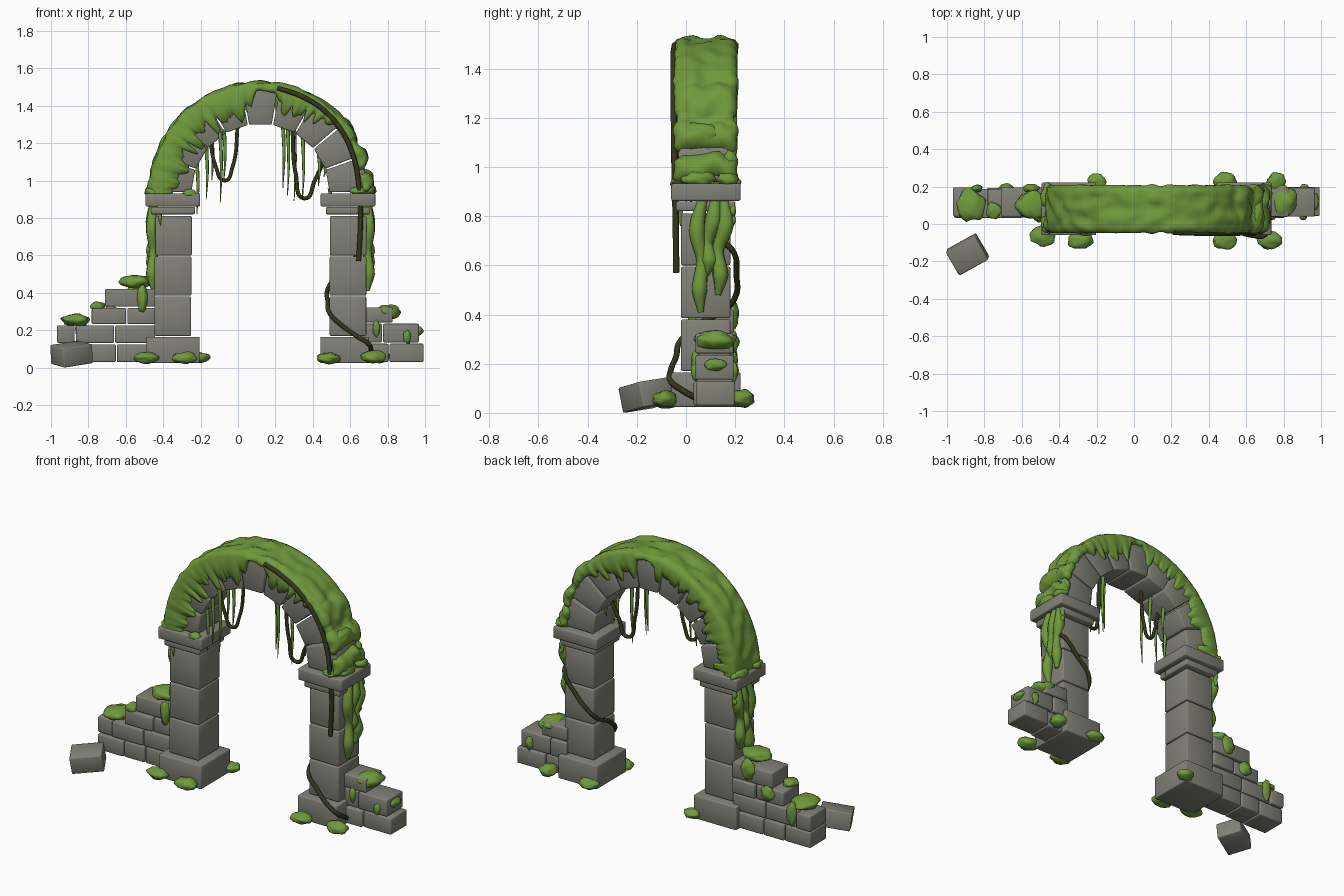
import bpy, bmesh, math, random
from mathutils import Vector, Matrix, Euler, noise

if "Cube" in bpy.data.objects:
    bpy.data.objects.remove(bpy.data.objects["Cube"])

random.seed(11)
CX, SPRING, R_IN, R_OUT = 0.12, 0.93, 0.37, 0.57   # arch centre, spring line, radii
YF, YB = -0.03, 0.19                               # arch front and back


def material(name, rgb):
    m = bpy.data.materials.new(name)
    m.diffuse_color = (*rgb, 1)
    m.use_nodes = True
    m.node_tree.nodes["Principled BSDF"].inputs["Base Color"].default_value = m.diffuse_color
    return m


STONE = material("grey stone", (0.22, 0.22, 0.185))
MOSS = material("green moss", (0.16, 0.32, 0.045))
VINE = material("dark vine", (0.036, 0.038, 0.012))


def finish(name, bm, mat, smooth=False, bevel=0.0):
    bmesh.ops.recalc_face_normals(bm, faces=bm.faces)
    me = bpy.data.meshes.new(name)
    bm.to_mesh(me)
    bm.free()
    me.materials.append(mat)
    for p in me.polygons:
        p.use_smooth = smooth
    ob = bpy.data.objects.new(name, me)
    bpy.context.collection.objects.link(ob)
    if bevel:
        mod = ob.modifiers.new("worn edges", 'BEVEL')
        mod.width, mod.segments = bevel, 2
    return ob


def block(name, x0, x1, y0, y1, z0, z1, rot=(0, 0, 0)):
    bm = bmesh.new()
    m = (Matrix.Translation(((x0 + x1) / 2, (y0 + y1) / 2, (z0 + z1) / 2))
         @ Euler(rot).to_matrix().to_4x4()
         @ Matrix.Diagonal((x1 - x0, y1 - y0, z1 - z0, 1)))
    bmesh.ops.create_cube(bm, size=1, matrix=m)
    return finish(name, bm, STONE, smooth=True, bevel=0.007)


def clumps(name, items):
    """Lumpy flattened moss cushions: (x, y, z, rx, ry, rz)."""
    bm = bmesh.new()
    for x, y, z, rx, ry, rz in items:
        vs = bmesh.ops.create_icosphere(bm, subdivisions=3, radius=1)["verts"]
        for v in vs:
            k = 1 + 0.25 * noise.noise(v.co * 1.6 + Vector((x, y, z)) * 20)
            v.co = Vector((x + v.co.x * rx * k, y + v.co.y * ry * k, z + v.co.z * rz * k))
    return finish(name, bm, MOSS, smooth=True)


def strand(name, pts, radii, mat):
    """Tube through points with a radius at each point."""
    cu = bpy.data.curves.new(name, 'CURVE')
    cu.dimensions = '3D'
    cu.bevel_depth, cu.bevel_resolution, cu.resolution_u = 1.0, 2, 8
    cu.use_fill_caps = True
    sp = cu.splines.new('BEZIER')
    sp.bezier_points.add(len(pts) - 1)
    for i, (bp, p) in enumerate(zip(sp.bezier_points, pts)):
        bp.co = p
        bp.radius = radii[i] if isinstance(radii, (list, tuple)) else radii
        bp.handle_left_type = bp.handle_right_type = 'AUTO'
    cu.materials.append(mat)
    ob = bpy.data.objects.new(name, cu)
    bpy.context.collection.objects.link(ob)
    return ob


# Pillars: base, three shaft blocks, two-step capital
for side, c, b0, b1 in (("left", -0.348, -0.49, -0.205), ("right", 0.588, 0.44, 0.70)):
    block(side + "_base", b0, b1, -0.06, 0.222, 0.024, 0.165)
    for i in range(3):
        z = 0.17 + i * 0.215
        j = random.uniform(-0.004, 0.004)
        block(f"{side}_shaft_{i}", c - 0.098 + j, c + 0.098 + j, -0.02, 0.18, z, z + 0.21)
    block(side + "_capital_lower", c - 0.118, c + 0.118, -0.04, 0.2, 0.82, 0.86)
    block(side + "_capital_upper", c - 0.146, c + 0.146, -0.06, 0.222, 0.862, 0.932)

# Arch: nine wedge stones
for i in range(9):
    bm = bmesh.new()
    a0, a1 = math.radians(i * 20 + 0.6), math.radians(i * 20 + 19.4)
    rings = []
    for y in (YF, YB):
        ring = []
        for r, a in ((R_IN, a0), (R_OUT, a0), (R_OUT, (a0 + a1) / 2), (R_OUT, a1), (R_IN, a1)):
            ring.append(bm.verts.new((CX + r * math.cos(a), y, SPRING + 0.004 + r * math.sin(a))))
        rings.append(ring)
        bm.faces.new(ring)
    for k in range(5):
        n = (k + 1) % 5
        bm.faces.new((rings[0][k], rings[0][n], rings[1][n], rings[1][k]))
    finish(f"arch_stone_{i}", bm, STONE, smooth=True, bevel=0.007)

# Broken side walls: rows of bricks (z0, z1, x edges)
rows = {"left": ((0.03, 0.125, (-0.965, -0.79, -0.65, -0.46)),
                 (0.132, 0.226, (-0.97, -0.87, -0.66, -0.44)),
                 (0.233, 0.318, (-0.785, -0.595, -0.44)),
                 (0.326, 0.42, (-0.715, -0.44))),
        "right": ((0.03, 0.128, (0.66, 0.807, 0.995)),
                  (0.135, 0.235, (0.66, 0.773, 0.97)),
                  (0.242, 0.322, (0.66, 0.83)))}
for side, courses in rows.items():
    for r, (z0, z1, xs) in enumerate(courses):
        for k in range(len(xs) - 1):
            j = random.uniform(-0.006, 0.006)
            block(f"{side}_wall_{r}_{k}", xs[k] + 0.003, xs[k + 1] - 0.003,
                  0.037 + j, 0.192 + j, z0, z1)

# Fallen block
block("fallen_block", -0.98, -0.80, -0.235, -0.09, 0.02, 0.125,
      (math.radians(8), math.radians(-8), math.radians(29)))


# Moss blanket over the arch, with blunt dripping front and back lips
def make_drips():
    out, d = [], 46
    while d < 176:
        if d < 80 or d > 98:
            out.append((d, random.uniform(2, 4.5), random.uniform(0.02, 0.09)))
        d += random.uniform(5, 9)
    return out


def lip(deg, drips, base):
    stops = ((0, .03), (45, .035), (52, .06), (78, .07), (82, .03), (92, .02), (96, base), (180, base))
    for (d0, l0), (d1, l1) in zip(stops, stops[1:]):
        if d0 <= deg <= d1:
            val = l0 + (l1 - l0) * (deg - d0) / (d1 - d0)
            break
    val += max([0] + [h * math.sqrt(max(0, 1 - ((deg - c) / w) ** 2)) for c, w, h in drips])
    return min(val, 0.19)


def thickness(deg):
    """Blanket depth: even on the left, separate cushions low on the right."""
    if deg >= 48:
        return 0.026
    t = -0.022
    for d0, d1 in ((0, 11.5), (12.5, 28), (28, 48)):
        if d0 <= deg <= d1:
            t += 0.058 * math.sin(math.pi * (deg - d0) / (d1 - d0)) ** 0.6
            break
    if deg > 16:
        t = max(t, 0.004)
    return max(t, 0.026) if deg > 40 else t


bm = bmesh.new()
front, back = make_drips(), make_drips()
prev, N = None, 300
for i in range(N + 1):
    deg = 180 * i / N
    a = math.radians(deg)
    t = thickness(deg)
    d = min(0.018, t)
    lf, lb = lip(deg, front, 0.1), lip(deg, back, 0.06)
    lf *= 1 + 0.25 * noise.noise(Vector((deg * 0.35, 1, 0)))
    lb *= 1 + 0.25 * noise.noise(Vector((deg * 0.35, 9, 0)))
    d *= 1 + 0.5 * noise.noise(Vector((deg * 0.2, 5, 0)))
    prof = [(R_OUT - lf, YF + 0.012), (R_OUT - lf + 0.006, YF - 0.6 * d),
            (R_OUT - lf * 0.5, YF - d), (R_OUT, YF - d), (R_OUT + 0.7 * t, YF - 0.4 * d)]
    for k in range(10):
        y = YF + 0.015 + (YB - YF - 0.03) * k / 9
        n = noise.noise(Vector((a * 7, y * 18, 0))) * 0.018
        ty = thickness(max(0, deg + 5 * noise.noise(Vector((a * 3, y * 12, 7)))))
        prof.append((R_OUT + ty + n, y))
    prof += [(R_OUT + 0.7 * t, YB + 0.4 * d), (R_OUT, YB + d), (R_OUT - lb * 0.5, YB + d),
             (R_OUT - lb + 0.006, YB + 0.6 * d), (R_OUT - lb, YB - 0.012)]
    ring = [bm.verts.new((CX + r * math.cos(a), y, SPRING + r * math.sin(a))) for r, y in prof]
    if prev:
        for k in range(len(ring) - 1):
            bm.faces.new((prev[k], prev[k + 1], ring[k + 1], ring[k]))
    prev = ring
finish("arch_moss", bm, MOSS, smooth=True)

# Moss cushions at the feet, on the walls and on the capitals
clumps("foot_moss", [(-0.49, -0.065, .052, .065, .052, .03), (-0.285, -0.085, .052, .068, .05, .032),
                     (-0.2, 0.225, .055, .05, .045, .028), (0.485, -0.085, .05, .06, .05, .03),
                     (0.725, -0.085, .057, .068, .05, .035), (0.49, 0.23, .052, .06, .045, .03),
                     (0.76, 0.225, .06, .05, .05, .035)])
clumps("wall_moss", [(-0.87, 0.1, .255, .075, .085, .032), (-0.75, 0.07, .33, .04, .045, .022),
                     (-0.68, 0.185, .29, .045, .03, .045), (-0.545, 0.1, .46, .085, .075, .036),
                     (-0.51, 0.035, .37, .026, .025, .075), (-0.55, 0.19, .40, .045, .025, .06),
                     (-0.84, 0.19, .21, .028, .02, .07), (0.80, 0.12, .295, .07, .085, .042),
                     (0.905, 0.037, .165, .02, .016, .035),
                     (0.91, 0.195, .17, .022, .018, .04), (0.97, 0.12, .195, .02, .045, .025),
                     (0.74, 0.04, .21, .018, .018, .045)])
clumps("capital_moss", [(-0.26, -0.04, .93, .035, .025, .024), (-0.46, 0.0, .94, .04, .05, .025),
                        (-0.46, 0.15, .94, .04, .07, .03), (0.69, 0.05, .955, .045, .07, .035),
                        (0.70, 0.17, .95, .04, .045, .03), (0.64, -0.03, .945, .045, .03, .022),
                        (0.67, 0.18, 1.02, .03, .03, .045), (0.655, 0.06, 1.13, .035, .09, .05)])

# Moss trailing down the outer pillar faces, mirrored about the arch centre
trails = (((.07, .88), (.045, .74), (.065, .62), (.055, .50), (.06, .41)),
          ((.12, .88), (.11, .78), (.085, .69), (.095, .62), (.08, .56)),
          ((.155, .86), (.16, .76), (.13, .66), (.14, .56), (.13, .48)),
          ((.19, .85), (.19, .82), (.19, .80), (.19, .78), (.19, .76)))
for side, s in (("left", -1), ("right", 1)):
    for k, tr in enumerate(trails):
        w = 0.4 if k == 3 else 1
        pts = [(CX + s * (0.572 + 0.008 * (n % 2)), y, z) for n, (y, z) in enumerate(tr)]
        strand(f"{side}_trailing_moss_{k}", pts,
               [w * r for r in (.022, .034, .024, .033, .012)], MOSS)
strand("left_capital_drip", [(-0.415, -0.02, .83), (-0.417, -0.024, .8), (-0.415, -0.022, .76)],
       (.01, .009, .002), MOSS)

# Thin strands hanging beneath the arch: x, y, tip height
for k, (x, y, zt) in enumerate(((-.17, .0, .90), (-.14, .1, 1.0), (-.095, -.04, .88), (-.075, .06, 1.0),
                                (.24, .02, .96), (.265, .0, .92), (.30, .08, .89), (.345, .02, .90),
                                (.43, .03, .97), (.46, .1, 1.02), (-.22, .02, .82), (.49, .0, .86))):
    top = SPRING + math.sqrt(max(0, R_IN ** 2 - (x - CX) ** 2)) + 0.03
    strand(f"hanging_strand_{k}", [(x, y, top), (x + .006, y, (top + zt) / 2), (x, y, zt)],
           (.011, .008, .002), MOSS)

# Looping vines under the arch
strand("left_loop_vine", [(-.15, .04, 1.22), (-.12, .045, 1.08), (-.07, .05, 1.0),
                          (-.03, .055, 1.07), (.0, .06, 1.31)], .01, VINE)
strand("right_loop_vine", [(.29, .04, 1.29), (.31, .045, 1.03), (.355, .05, .905),
                           (.41, .055, 1.0), (.46, .06, 1.12), (.47, .06, 1.17)], .011, VINE)

# Vine along the front of the arch and down the right pillar
strand("arch_vine", [(.21, -.046, 1.495), (.33, -.05, 1.455), (.46, -.05, 1.375), (.555, -.05, 1.265),
                     (.62, -.048, 1.12), (.648, -.046, .95), (.655, -.042, .8), (.645, -.04, .57)],
       .013, VINE)

# Vine spiralling around the right pillar
strand("pillar_vine", [(.695, .14, .70), (.68, .19, .66), (.60, .205, .56), (.51, .2, .47),
                       (.48, .16, .42), (.478, .05, .36), (.49, -.025, .29), (.55, -.04, .23),
                       (.63, -.062, .172), (.70, -.06, .125), (.712, -.02, .095), (.705, .04, .06)],
       .012, VINE)
